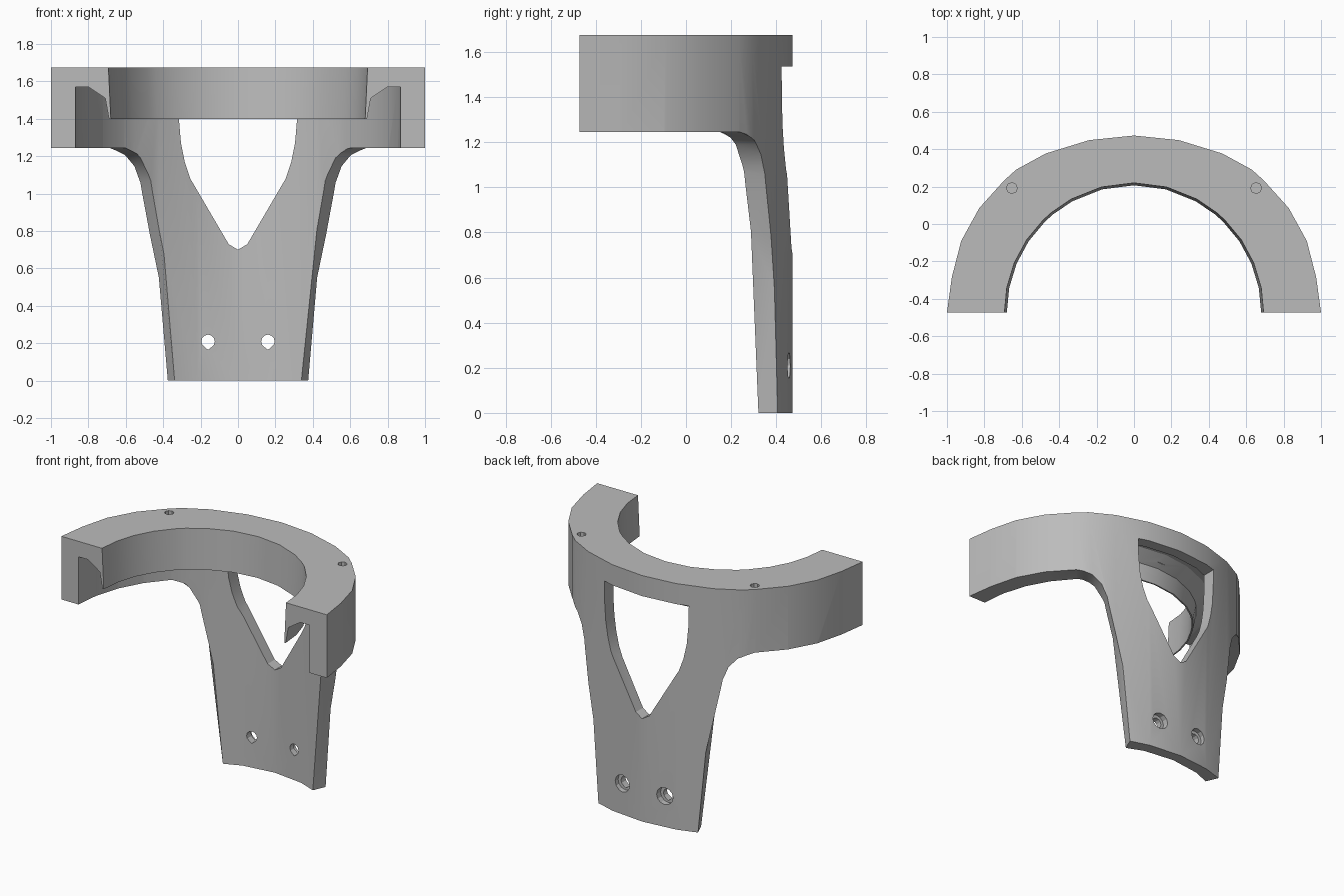
import bpy, bmesh, math
from mathutils import Matrix

cube = bpy.data.objects.get("Cube")
if cube:
    bpy.data.objects.remove(cube, do_unlink=True)

CY = -0.473                      # y of the ring axis
TOP, RIM = 1.675, 1.245          # ring top and lower edge


def polar(angle, r, z):
    a = math.radians(angle)
    return (r * math.sin(a), CY + r * math.cos(a), z)


def make(name, bm):
    bmesh.ops.recalc_face_normals(bm, faces=bm.faces[:])
    mesh = bpy.data.meshes.new(name)
    bm.to_mesh(mesh)
    bm.free()
    obj = bpy.data.objects.new(name, mesh)
    bpy.context.collection.objects.link(obj)
    return obj


def loft(name, loops):
    """Closed solid through a series of equal loops."""
    bm = bmesh.new()
    rings = [[bm.verts.new(p) for p in loop] for loop in loops]
    n = len(rings[0])
    for a, b in zip(rings, rings[1:]):
        for i in range(n):
            j = (i + 1) % n
            bm.faces.new((a[i], a[j], b[j], b[i]))
    bm.faces.new(rings[0])
    bm.faces.new(rings[-1])
    return make(name, bm)


def cut(body, cutter):
    mod = body.modifiers.new(cutter.name, 'BOOLEAN')
    mod.operation = 'DIFFERENCE'
    mod.solver = 'EXACT'
    mod.object = cutter
    bpy.context.view_layer.objects.active = body
    bpy.ops.object.modifier_apply(modifier=mod.name)
    bpy.data.objects.remove(cutter, do_unlink=True)


def prism_y(name, outline, y0, y1):
    return loft(name, [[(x, y, z) for x, z in outline] for y in (y0, y1)])


# Half ring and its outer wall, swept around the axis; the wall runs to the floor
half = [(0, .946), (14.6, .952), (29, .972), (39.5, .99), (44.5, .99),
        (56, .998), (67.5, 1), (79, .992), (90, 1)]
path = [(-a, r) for a, r in half[:0:-1]] + half
hook = [(.693, TOP), (.68, 1.4), (.69, 1.4), (.71, 1.51),
        (.8, 1.57), (.87, 1.57), (.87, 0)]
body = loft("half_ring_bracket", [
    [polar(a, r, z) for r, z in [(ro, 0), (ro, TOP)] + hook] for a, ro in path])

# Space beside the tapered leg, with the flared shoulder under the ring
edge = [(22.2, -.1), (23.1, 0), (31.9, 1.015), (33.3, 1.095), (36.9, 1.19),
        (40.3, 1.225), (44, RIM), (56, RIM), (68, RIM), (80, RIM), (100, RIM)]
for side in (-1, 1):
    cut(body, loft("leg_side_cutter", [
        [polar(side * a, .6, -.2), polar(side * a, 1.4, -.2),
         polar(side * a, 1.4, z), polar(side * a, .6, z)] for a, z in edge]))

# Pointed window through the leg
window = [(.05, .73), (.255, 1.08), (.285, 1.17), (.305, 1.27), (.316, 1.4), (.318, 1.535)]
outline = [(0, .7)] + window + [(-x, z) for x, z in reversed(window)]
cut(body, prism_y("window_cutter", outline, .27, .7))


def circle(cx, cz, r, n):
    return [(cx + r * math.sin(math.tau * i / n), cz + r * math.cos(math.tau * i / n))
            for i in range(n)]


for side in (-1, 1):
    # Screw hole with a slight point below, and its counterbore at the back
    hole = circle(side * .16, .21, .036, 12)
    hole[6] = (side * .16, .165)
    cut(body, prism_y("screw_hole_cutter", hole, .2, .7))
    cut(body, prism_y("counterbore_cutter", circle(side * .16, .21, .058, 12), .42, .7))
    # Blind pin hole in the ring top
    pin = circle(side * .653, .192, .029, 8)
    cut(body, loft("pin_hole_cutter", [[(x, y, z) for x, y in pin] for z in (1.57, 1.8)]))

# Grey plastic
grey = bpy.data.materials.new("grey_plastic")
color = (.5, .5, .5, 1)
grey.use_nodes = True
grey.diffuse_color = color
grey.node_tree.nodes["Principled BSDF"].inputs["Base Color"].default_value = color
body.data.materials.clear()
body.data.materials.append(grey)
for poly in body.data.polygons:
    poly.material_index = 0

bpy.ops.object.select_all(action='DESELECT')
body.select_set(True)
bpy.context.view_layer.objects.active = body
bpy.ops.object.shade_smooth_by_angle(angle=math.radians(25))
